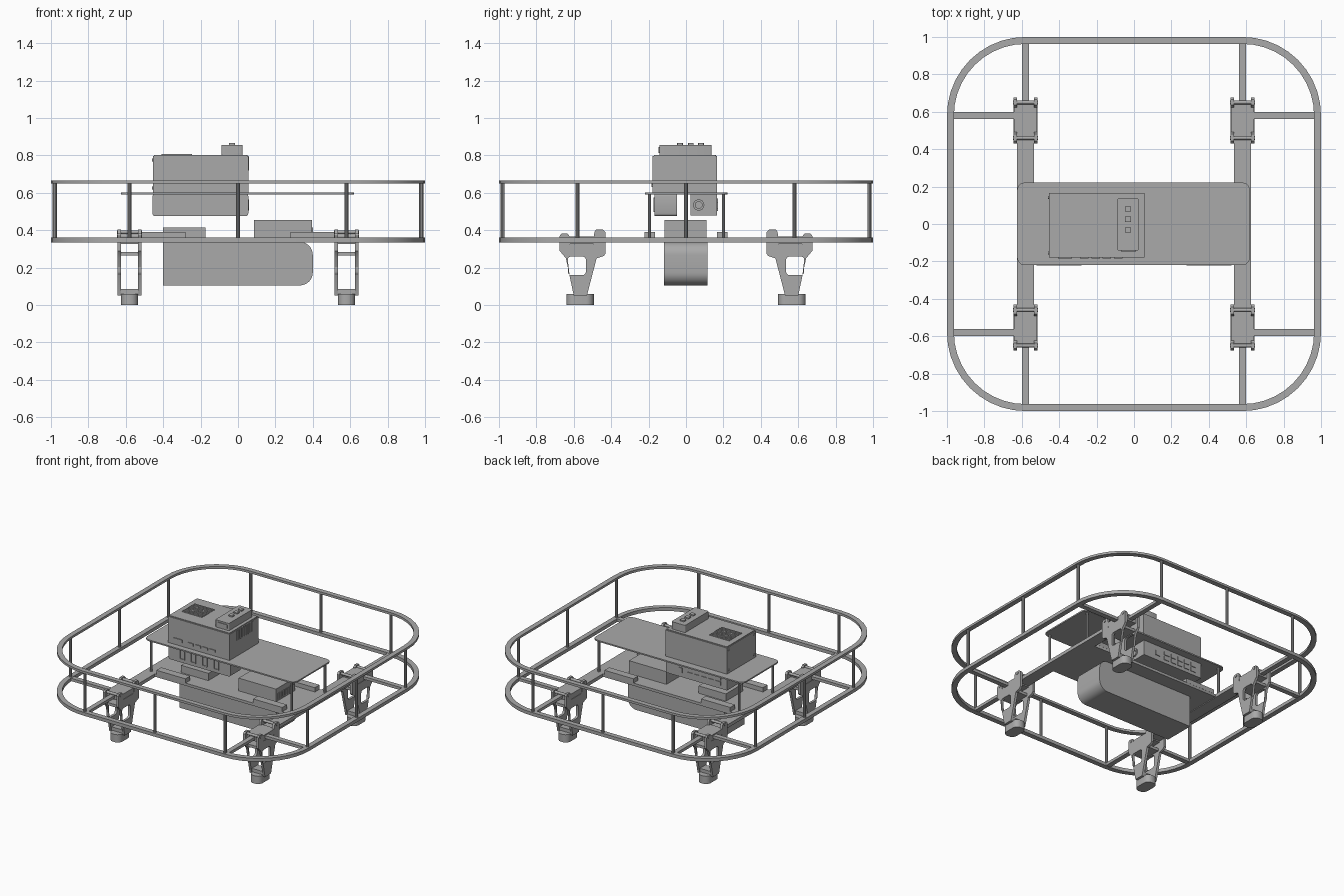
import bpy
import math
from mathutils import Matrix, Vector

cube = bpy.data.objects.get("Cube")
if cube:
    bpy.data.objects.remove(cube, do_unlink=True)

grey = bpy.data.materials.new("plain_grey")
grey.use_nodes = True
COLOUR = (0.4, 0.4, 0.4, 1)
grey.diffuse_color = COLOUR
grey.node_tree.nodes["Principled BSDF"].inputs["Base Color"].default_value = COLOUR

# Columns are the profile's two drawing directions and its extrusion direction
PLANES = {
    "z": Matrix(((1, 0, 0), (0, 1, 0), (0, 0, 1))),
    "x": Matrix(((0, 0, 1), (1, 0, 0), (0, 1, 0))),
    "y": Matrix(((1, 0, 0), (0, 0, -1), (0, 1, 0))),
}


def rounded(u0, u1, v0, v1, r, steps=6):
    """Rounded rectangle outline."""
    pts = []
    corners = ((u1 - r, v1 - r), (u0 + r, v1 - r), (u0 + r, v0 + r), (u1 - r, v0 + r))
    for i, (u, v) in enumerate(corners):
        for k in range(steps + 1):
            a = math.pi / 2 * (i + k / steps)
            pts.append((u + r * math.cos(a), v + r * math.sin(a)))
    return pts


def circle(u, v, r, n=24):
    return [(u + r * math.cos(math.tau * k / n), v + r * math.sin(math.tau * k / n))
            for k in range(n)]


def prism(name, outlines, axis, lo, hi):
    """Extrude filled outlines (the later ones are holes) along an axis."""
    curve = bpy.data.curves.new(name, "CURVE")
    curve.dimensions = "2D"
    curve.fill_mode = "BOTH"
    curve.extrude = (hi - lo) / 2
    for pts in outlines:
        spline = curve.splines.new("POLY")
        spline.points.add(len(pts) - 1)
        for p, (u, v) in zip(spline.points, pts):
            p.co = (u, v, 0, 1)
        spline.use_cyclic_u = True
    helper = bpy.data.objects.new(name, curve)
    mesh = bpy.data.meshes.new_from_object(helper)
    bpy.data.objects.remove(helper)
    bpy.data.curves.remove(curve)
    mesh.name = name
    mid = Vector((0, 0, 0))
    mid["xyz".index(axis)] = (lo + hi) / 2
    mesh.transform(Matrix.Translation(mid) @ PLANES[axis].to_4x4())
    mesh.shade_smooth()
    mesh.set_sharp_from_angle(angle=math.radians(35))
    mesh.materials.clear()
    mesh.materials.append(grey)
    obj = bpy.data.objects.new(name, mesh)
    bpy.context.scene.collection.objects.link(obj)
    return obj


def box(name, x, y, z):
    rect = [(x[0], y[0]), (x[1], y[0]), (x[1], y[1]), (x[0], y[1])]
    return prism(name, [rect], "z", *z)


def span(c, w):
    return (c - w / 2, c + w / 2)


# Guard rings and their posts
for name, z in (("lower_ring", (0.335, 0.36)), ("upper_ring", (0.65, 0.667))):
    prism(name, [rounded(-1, 1, -1, 1, 0.42, 10),
                 rounded(-0.963, 0.963, -0.963, 0.963, 0.383, 10)], "z", *z)
for s in (-1, 1):
    for t in (-0.58, 0, 0.58):
        prism("guard_post", [circle(s * 0.98, t, 0.011, 10)], "z", 0.35, 0.66)
        prism("guard_post", [circle(t, s * 0.98, 0.011, 10)], "z", 0.35, 0.66)

# Chassis arms and the bars that hold the ring
for s in (-1, 1):
    box("chassis_arm", span(s * 0.58, 0.09), (-0.6, 0.6), (0.335, 0.36))
    for t in (-1, 1):
        box("ring_bar_lengthwise", span(s * 0.58, 0.036), sorted((t * 0.58, t * 0.97)), (0.337, 0.358))
        box("ring_bar_sideways", sorted((s * 0.58, s * 0.97)), span(t * 0.58, 0.036), (0.337, 0.358))

# Two decks with standoffs
prism("lower_deck", [rounded(-0.62, 0.62, -0.22, 0.22, 0.04, 3)], "z", 0.34, 0.36)
prism("upper_deck", [rounded(-0.625, 0.62, -0.22, 0.222, 0.04, 3)], "z", 0.592, 0.602)
for x in (-0.58, 0.58):
    for y in (-0.195, 0.2):
        prism("deck_standoff", [circle(x, y, 0.009, 10)], "z", 0.355, 0.595)

# Belly pack, rounded at one end only
belly = [p for p in rounded(-0.4, 0.4, 0.105, 0.338, 0.07, 8) if p[0] > 0]
belly = [p for p in belly if p[1] > 0.22] + [(-0.4, 0.338), (-0.4, 0.105)] + \
        [p for p in belly if p[1] < 0.22]
prism("belly_pack", [belly], "y", -0.118, 0.115)

# Legs: two side plates with a window, cross pieces and a rounded foot
SIDE = [(0.53, 0.05), (0.6, 0.05), (0.642, 0.25), (0.675, 0.29), (0.675, 0.37), (0.665, 0.383),
        (0.635, 0.383), (0.624, 0.37), (0.62, 0.325), (0.495, 0.325), (0.49, 0.39),
        (0.48, 0.405), (0.445, 0.405), (0.43, 0.39), (0.43, 0.275), (0.44, 0.262), (0.478, 0.25)]
for sy in (-1, 1):
    outline = [(sy * v, z) for v, z in SIDE]
    window = rounded(*sorted((sy * 0.535, sy * 0.632)), 0.16, 0.26, 0.018, 3)
    for sx in (-1, 1):
        for off in (-0.055, 0.055):
            prism("leg_side_plate", [outline, window], "x", *span(sx * 0.58 + off, 0.018))
        across = span(sx * 0.58, 0.125)
        box("leg_clamp", across, sorted((sy * 0.475, sy * 0.655)), (0.326, 0.366))
        box("leg_cross_plate", across, sorted((sy * 0.49, sy * 0.645)), (0.265, 0.285))
        box("leg_lower_plate", across, sorted((sy * 0.53, sy * 0.598)), (0.06, 0.085))
        for y, z in ((0.46, 0.39), (0.65, 0.367)):
            prism("leg_pivot_rod", [circle(sy * y, z, 0.01, 12)], "x", *span(sx * 0.58, 0.136))
        prism("foot", [rounded(*span(sx * 0.58, 0.09), *span(sy * 0.566, 0.146), 0.04)],
              "z", 0, 0.058)

# Parts on the lower deck
box("power_unit", (0.085, 0.395), (-0.115, 0.11), (0.36, 0.455))
for i in range(9):
    box("power_unit_terminal", (0.39, 0.4), span(-0.09 + i * 0.022, 0.013), (0.37, 0.415))
box("control_board_case", (-0.4, -0.175), (-0.1, 0.1), (0.36, 0.415))
for s in (-1, 1):
    for t in (-1, 1):
        box("motor_controller", span(s * 0.4, 0.24), span(t * 0.193, 0.056), (0.36, 0.392))

# Units hanging under the upper deck
prism("hanging_switch", [rounded(-0.457, 0.055, 0.475, 0.597, 0.015, 3)], "y", -0.168, -0.048)
for x in (-0.343, -0.251, -0.158, -0.06):
    frame = rounded(*span(x, 0.044), 0.497, 0.575, 0.004, 2)
    hole = rounded(*span(x, 0.03), 0.504, 0.568, 0.003, 2)
    prism("switch_slot_frame", [frame, hole], "y", -0.174, -0.166)
box("hanging_camera_case", (-0.455, 0.05), (0.023, 0.165), (0.48, 0.597))
prism("lens_ring", [circle(0.068, 0.535, 0.03), circle(0.068, 0.535, 0.018)], "x", 0.045, 0.06)
prism("lens", [circle(0.068, 0.535, 0.012)], "x", 0.045, 0.056)
box("case_port", span(-0.07, 0.035), (0.16, 0.17), (0.515, 0.55))
for i in range(5):
    for z in (0.518, 0.556):
        box("case_port", span(-0.15 - i * 0.058, 0.042), (0.16, 0.17), span(z, 0.028))

# Main computer on top
box("computer_body", (-0.455, 0.055), (-0.178, 0.166), (0.6, 0.797))
prism("computer_lid", [rounded(-0.45, 0.05, -0.172, 0.16, 0.004, 2)], "z", 0.795, 0.803)
box("front_port_wide", span(-0.37, 0.075), (-0.184, -0.175), (0.632, 0.652))
for i in range(4):
    box("front_port", span(-0.265 + i * 0.06, 0.045), (-0.184, -0.175), (0.63, 0.648))
for i in range(9):
    box("side_vent_bar", (0.05, 0.06), span(-0.09 + i * 0.022, 0.012), (0.72, 0.795))
    box("top_grille_bar", (-0.41, -0.245), span(-0.07 + i * 0.0175, 0.009), (0.8, 0.808))
prism("fan_ring", [circle(-0.328, 0, 0.042), circle(-0.328, 0, 0.034)], "z", 0.8, 0.809)
for y in (-0.155, 0.143):
    for z in (0.625, 0.775):
        prism("corner_screw", [circle(y, z, 0.008, 12)], "x", -0.46, -0.45)

# Button unit on top of the computer
prism("button_unit", [rounded(-0.088, 0.025, -0.143, 0.137, 0.008, 3)], "z", 0.8, 0.857)
prism("button_unit_panel", [rounded(-0.07, 0.012, 0.812, 0.845, 0.005, 3)], "y", -0.148, -0.14)
for y in (-0.032, 0.026, 0.08):
    prism("button", [rounded(*span(-0.032, 0.034), *span(y, 0.03), 0.004, 2)], "z", 0.85, 0.866)
